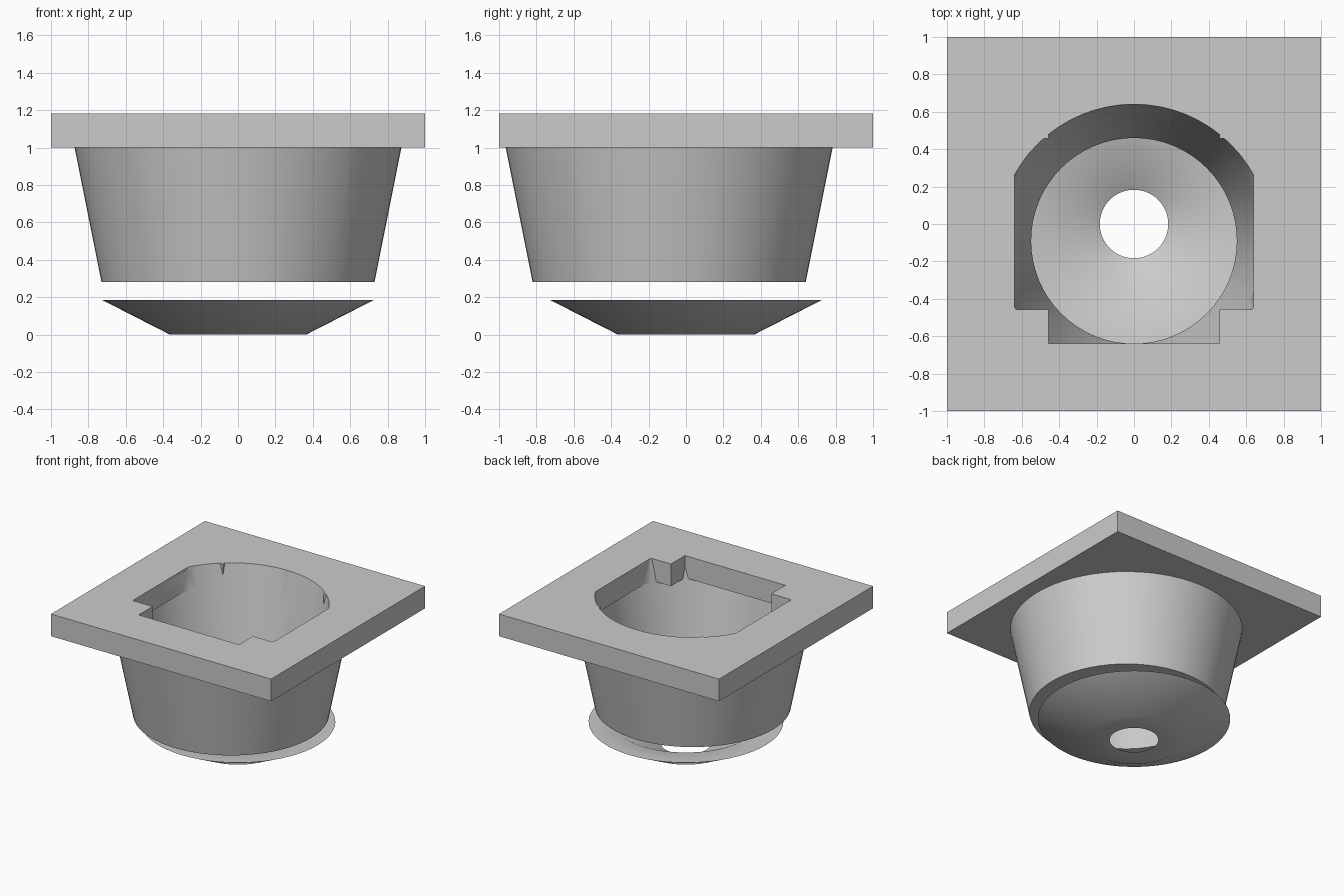
import bpy, bmesh, math

cube = bpy.data.objects.get("Cube")
if cube:
    bpy.data.objects.remove(cube)

grey = bpy.data.materials.new("plain_grey")
grey.use_nodes = True
COLOUR = (0.6, 0.6, 0.6, 1)
grey.diffuse_color = COLOUR
grey.node_tree.nodes["Principled BSDF"].inputs["Base Color"].default_value = COLOUR

SEGMENTS = 64
POT_Y = -0.09      # pot axis is offset towards the front
PLATE_BOTTOM, PLATE_TOP = 1.0, 1.182
POT_BOTTOM = 0.28
WALL = 0.18


def make_object(name, bm):
    bmesh.ops.recalc_face_normals(bm, faces=bm.faces)
    mesh = bpy.data.meshes.new(name)
    bm.to_mesh(mesh)
    bm.free()
    mesh.materials.append(grey)
    obj = bpy.data.objects.new(name, mesh)
    bpy.context.collection.objects.link(obj)
    return obj


def revolve(name, profile, y=0.0):
    """Spin a closed (radius, z) profile into rings of quads."""
    bm = bmesh.new()
    rings = []
    for r, z in profile:
        angles = [2 * math.pi * i / SEGMENTS for i in range(SEGMENTS)]
        rings.append([bm.verts.new((r * math.cos(a), y + r * math.sin(a), z)) for a in angles])
    for lower, upper in zip(rings, rings[1:] + rings[:1]):
        for i in range(SEGMENTS):
            j = (i + 1) % SEGMENTS
            bm.faces.new((lower[i], lower[j], upper[j], upper[i]))
    return make_object(name, bm)


def frustum(name, base_radius, z0, z1):
    """Solid pot-shaped cone; all pot walls share one slope."""
    def radius(z):
        return base_radius + 0.2 * (z - POT_BOTTOM)
    bm = bmesh.new()
    bmesh.ops.create_cone(bm, cap_ends=True, segments=SEGMENTS,
                          radius1=radius(z0), radius2=radius(z1), depth=z1 - z0)
    bmesh.ops.translate(bm, verts=bm.verts, vec=(0, POT_Y, (z0 + z1) / 2))
    return make_object(name, bm)


def prism(name, outline, z0, z1):
    bm = bmesh.new()
    face = bm.faces.new([bm.verts.new((x, y, z0)) for x, y in outline])
    top = bmesh.ops.extrude_face_region(bm, geom=[face])["geom"]
    verts = [v for v in top if isinstance(v, bmesh.types.BMVert)]
    bmesh.ops.translate(bm, verts=verts, vec=(0, 0, z1 - z0))
    return make_object(name, bm)


def combine(obj, other, operation):
    mod = obj.modifiers.new("join", "BOOLEAN")
    mod.operation, mod.object, mod.solver = operation, other, "EXACT"
    bpy.context.view_layer.objects.active = obj
    bpy.ops.object.modifier_apply(modifier=mod.name)
    bpy.data.objects.remove(other)


def smooth(obj):
    bpy.ops.object.select_all(action="DESELECT")
    obj.select_set(True)
    bpy.context.view_layer.objects.active = obj
    bpy.ops.object.shade_smooth_by_angle(angle=math.radians(30))


# Square plate joined to the tapered pot
pot = prism("plate_and_pot", [(-1, -1), (1, -1), (1, 1), (-1, 1)], PLATE_BOTTOM, PLATE_TOP)
combine(pot, frustum("pot_outside", 0.55 + WALL, POT_BOTTOM, 1.08), "UNION")

# Tapered cavity below the plate
combine(pot, frustum("cavity_cutter", 0.55, 0.1, PLATE_BOTTOM), "DIFFERENCE")

# Cross-shaped opening through the plate, limited by the cavity taper
L, S = 0.638, 0.456
quarter = [(L, S), (S, S), (S, L)]
half = quarter + [(-x, y) for x, y in reversed(quarter)]
cross = half + [(x, -y) for x, y in reversed(half)]
opening = prism("opening_cutter", cross, 0.9, 1.3)
combine(opening, frustum("taper_cutter", 0.55, 0.2, 1.4), "INTERSECT")
combine(pot, opening, "DIFFERENCE")
smooth(pot)

# Separate drain dish beneath, with a central hole
dish = revolve("drain_dish", [(0.365, 0), (0.725, 0.184), (0.545, 0.184), (0.183, 0)])
smooth(dish)
